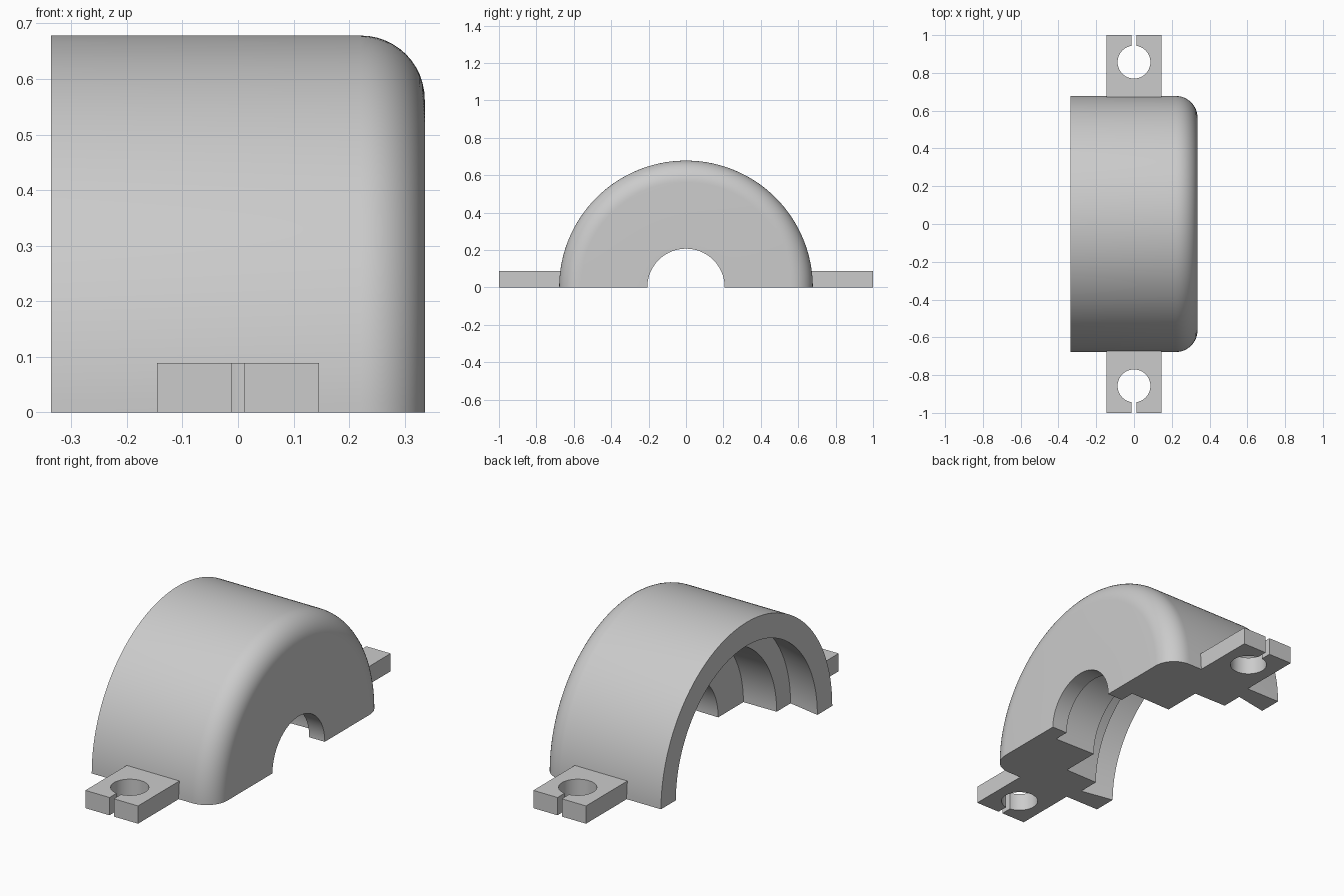
import bpy, bmesh, math
from mathutils import Vector

cube = bpy.data.objects.get("Cube")
if cube:
    bpy.data.objects.remove(cube, do_unlink=True)

grey = bpy.data.materials.new("plain grey")
grey.use_nodes = True
colour = (0.6, 0.6, 0.6, 1)
grey.diffuse_color = colour
grey.node_tree.nodes["Principled BSDF"].inputs["Base Color"].default_value = colour


def finish(bm, name):
    bmesh.ops.recalc_face_normals(bm, faces=bm.faces)
    mesh = bpy.data.meshes.new(name)
    bm.to_mesh(mesh)
    bm.free()
    mesh.materials.append(grey)
    obj = bpy.data.objects.new(name, mesh)
    bpy.context.collection.objects.link(obj)
    bpy.ops.object.select_all(action='DESELECT')
    obj.select_set(True)
    bpy.context.view_layer.objects.active = obj
    bpy.ops.object.shade_smooth_by_angle(angle=math.radians(25))


def arc(cx, cy, r, start, end, steps):
    angles = [math.radians(start + (end - start) * i / steps) for i in range(steps + 1)]
    return [(cx + r * math.cos(a), cy + r * math.sin(a)) for a in angles]


# Half housing: stepped section (x, radius) turned half a circle about x
HALF, OUTER, FILLET = 0.336, 0.678, 0.115
section = [(-HALF, OUTER)]
section += arc(HALF - FILLET, OUTER - FILLET, FILLET, 90, 0, 12)
# Bore lip, inner bore, middle seat and tapered mouth
section += [(HALF, 0.207), (0.25, 0.207), (0.25, 0.285), (0.018, 0.28),
            (0.018, 0.48), (-0.165, 0.482), (-0.165, 0.592), (-HALF, 0.56)]

bm = bmesh.new()
ring = [bm.verts.new((x, r, 0)) for x, r in section]
edges = [bm.edges.new((ring[i - 1], ring[i])) for i in range(len(ring))]
spun = bmesh.ops.spin(bm, geom=ring + edges, cent=(0, 0, 0), axis=(1, 0, 0),
                      angle=math.pi, steps=96, use_duplicate=False)
last = [g for g in spun["geom_last"] if isinstance(g, bmesh.types.BMEdge)]
# Flat split faces
bm.faces.new(ring)
bmesh.ops.contextual_create(bm, geom=last)
finish(bm, "half_housing")

# Mounting lugs: plates with a bolt hole slotted through to the outer end
WIDE, SLOT, HOLE, CENTRE, THICK = 0.146, 0.012, 0.087, 0.857, 0.089
gap = math.degrees(math.asin(SLOT / HOLE))
outline = [(SLOT, 1), (WIDE, 1), (WIDE, 0.667), (-WIDE, 0.667), (-WIDE, 1), (-SLOT, 1)]
outline += arc(0, CENTRE, HOLE, 90 + gap, 450 - gap, 48)

for name, side in (("back_lug", 1), ("front_lug", -1)):
    bm = bmesh.new()
    face = bm.faces.new([bm.verts.new((x, y * side, 0)) for x, y in outline])
    top = bmesh.ops.extrude_face_region(bm, geom=[face], use_keep_orig=True)
    moved = [g for g in top["geom"] if isinstance(g, bmesh.types.BMVert)]
    bmesh.ops.translate(bm, verts=moved, vec=Vector((0, 0, THICK)))
    finish(bm, name)
